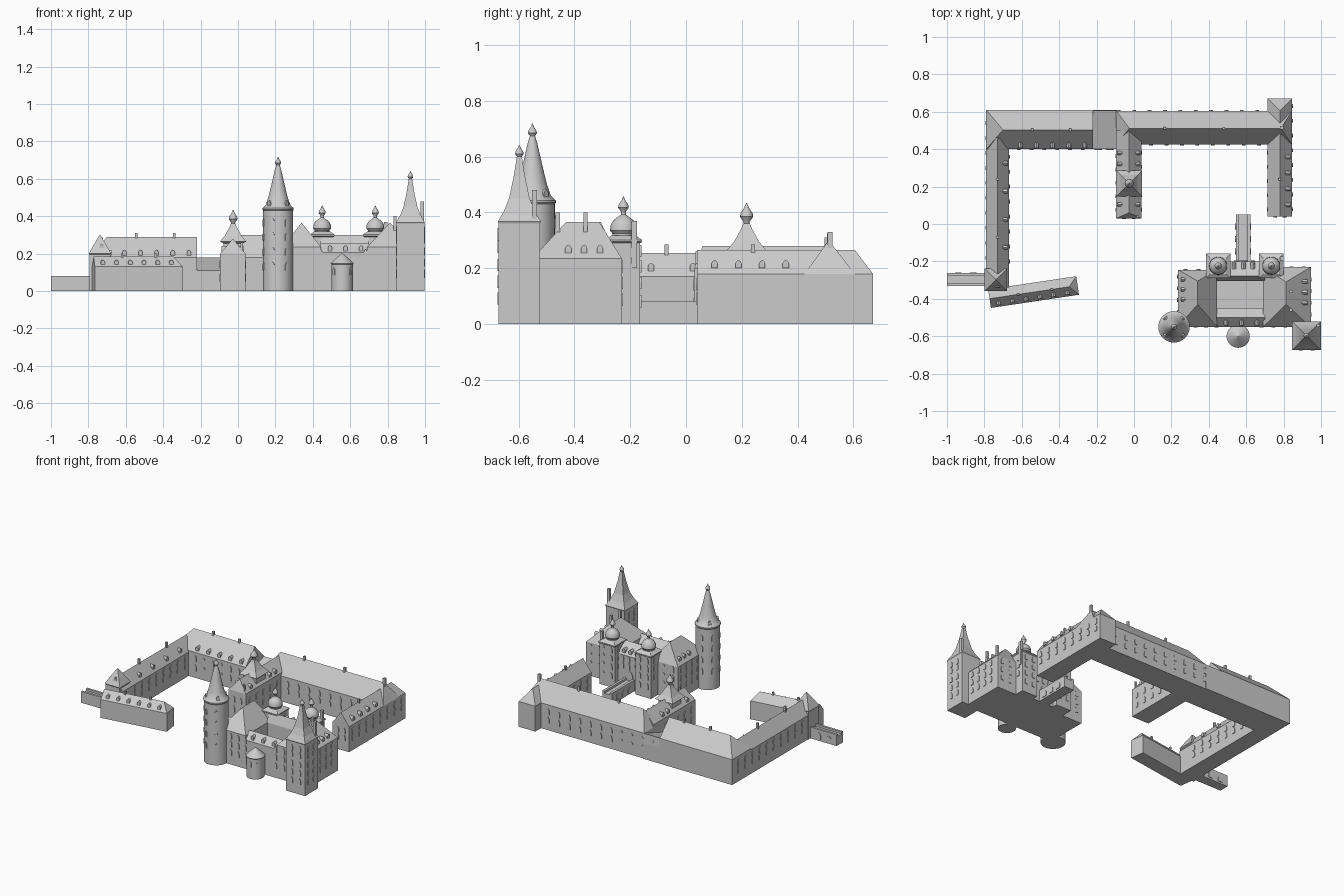
import bpy, bmesh, math
from mathutils import Vector


def make(name, bm, smooth=False):
    bmesh.ops.recalc_face_normals(bm, faces=bm.faces)
    me = bpy.data.meshes.new(name)
    bm.to_mesh(me)
    bm.free()
    ob = bpy.data.objects.new(name, me)
    bpy.context.collection.objects.link(ob)
    if smooth:
        bpy.ops.object.select_all(action='DESELECT')
        ob.select_set(True)
        bpy.context.view_layer.objects.active = ob
        bpy.ops.object.shade_smooth_by_angle(angle=math.radians(35))
    return ob


def house(name, x0, x1, y0, y1, eave, ridge, axis='x', a=0, b=0, off=0.5):
    """Walls plus ridged roof; a and b are the hip insets, off the ridge position across."""
    bm = bmesh.new()
    cs = [(x0, y0), (x1, y0), (x1, y1), (x0, y1)]
    lo = [bm.verts.new((x, y, 0)) for x, y in cs]
    hi = [bm.verts.new((x, y, eave)) for x, y in cs]
    if axis == 'x':
        m = y0 + (y1 - y0) * off
        r = [bm.verts.new((x0 + a, m, ridge)), bm.verts.new((x1 - b, m, ridge))]
    else:
        m = x0 + (x1 - x0) * off
        r = [bm.verts.new((m, y0 + a, ridge)), bm.verts.new((m, y1 - b, ridge))]
        hi = hi[1:] + hi[:1]
        lo = lo[1:] + lo[:1]
    bm.faces.new(lo)
    for i in range(4):
        j = (i + 1) % 4
        bm.faces.new((lo[i], lo[j], hi[j], hi[i]))
    bm.faces.new((hi[0], hi[1], r[1], r[0]))
    bm.faces.new((hi[2], hi[3], r[0], r[1]))
    bm.faces.new((hi[1], hi[2], r[1]))
    bm.faces.new((hi[3], hi[0], r[0]))
    return make(name, bm)


def box(name, x0, x1, y0, y1, z0, z1):
    bm = bmesh.new()
    bmesh.ops.create_cube(bm, size=1)
    for v in bm.verts:
        v.co = ((x0, x1)[v.co.x > 0], (y0, y1)[v.co.y > 0], (z0, z1)[v.co.z > 0])
    return make(name, bm)


def lathe(name, cx, cy, prof, n=32):
    """Revolved (radius, z) profile; n=4 makes a square plan with half-width = radius."""
    bm = bmesh.new()
    k, ph = (math.sqrt(2), math.pi / 4) if n == 4 else (1, 0)
    rings = [[bm.verts.new((cx + r * k * math.cos(ph + math.tau * i / n),
                            cy + r * k * math.sin(ph + math.tau * i / n), z))
              for i in range(n)] for r, z in prof]
    for p, q in zip(rings, rings[1:]):
        for i in range(n):
            j = (i + 1) % n
            bm.faces.new((p[i], p[j], q[j], q[i]))
    bm.faces.new(rings[0])
    bm.faces.new(rings[-1])
    return make(name, bm, n > 4)


def finial(name, cx, cy, z, s=1):
    lathe(name, cx, cy, [(.007 * s, z), (.009 * s, z + .008 * s), (.019 * s, z + .022 * s),
                         (.017 * s, z + .033 * s), (.008 * s, z + .046 * s), (.001, z + .062 * s)], 16)


def arch(bm, p, nrm, w, h, out, back):
    """Pointed-arch prism on a wall or roof, facing nrm."""
    n = Vector((nrm[0], nrm[1], 0)).normalized()
    t = Vector((-n.y, n.x, 0))
    prof = [(-.5, 0), (.5, 0), (.5, .62), (.3, .85), (0, 1), (-.3, .85), (-.5, .62)]
    rings = [[bm.verts.new(Vector(p) + t * u * w + n * d + Vector((0, 0, v * h))) for u, v in prof]
             for d in (out, -back)]
    bm.faces.new(rings[0])
    bm.faces.new(rings[1])
    for i in range(7):
        j = (i + 1) % 7
        bm.faces.new((rings[0][i], rings[0][j], rings[1][j], rings[1][i]))


wins, dorms = bmesh.new(), bmesh.new()


def row(p, q, n, zs, bm=wins, w=.02, h=.044, out=.004, back=.004):
    """n arches evenly spaced from p to q; they face to the right of travel."""
    dx, dy = q[0] - p[0], q[1] - p[1]
    for i in range(n):
        f = (i + .5) / n
        for z in zs:
            arch(bm, (p[0] + dx * f, p[1] + dy * f, z), (dy, -dx), w, h, out, back)


def dormers(p, q, n, z):
    row(p, q, n, [z], dorms, .022, .03, .008, .025)


# Outer ranges around the great court
house("back_left_range", -.79, -.22, .40, .61, .18, .29, 'x', .09, 0, .49)
house("left_range", -.79, -.667, -.34, .46, .17, .255, 'y', 0, 0)
house("link_range", -.225, -.09, .40, .61, .11, .18, 'x', 0, 0, .98)
house("back_right_range", -.095, .845, .425, .605, .18, .30, 'x', .07, .06, .48)
house("right_range", .715, .845, .04, .67, .18, .265, 'y', 0, .065)
house("middle_range", -.095, .04, .03, .5, .2, .28, 'y', .03, 0)
gate = house("front_left_range", -.238, .238, -.05, .05, .13, .185, 'x', 0, .045)
gate.location = (-.537, -.364, 0)
gate.rotation_euler.z = math.radians(8.5)

row((-.667, -.24), (-.667, .40), 8, [.065, .115])
row((-.79, .58), (-.79, -.22), 10, [.065, .115])
row((-.65, .40), (-.24, .40), 6, [.05, .115])
row((.7, .605), (-.78, .605), 18, [.05, .11])
row((-.22, .40), (-.1, .40), 2, [.045], w=.04, h=.06)
row((.05, .425), (.71, .425), 8, [.065, .115])
row((.845, .04), (.845, .67), 8, [.07, .12])
row((.715, .42), (.715, .04), 5, [.07, .12])
row((.73, .04), (.83, .04), 2, [.07, .12])
row((.04, .04), (.04, .42), 5, [.05, .12])
row((-.095, .40), (-.095, .04), 5, [.05, .12])
row((-.08, .03), (.025, .03), 2, [.05, .12])
row((-.76, -.443), (-.31, -.376), 6, [.08], w=.016, h=.03)
dormers((-.76, -.43), (-.32, -.364), 6, .137)
dormers((-.65, .415), (-.22, .415), 5, .19)
dormers((-.685, -.2), (-.685, .4), 4, .19)
dormers((.83, .06), (.83, .40), 4, .2)
dormers((.025, .29), (.025, .41), 2, .21)
dormers((-.08, .41), (-.08, .29), 2, .21)
dormers((.025, .05), (.025, .16), 1, .21)
dormers((-.08, .16), (-.08, .05), 1, .21)

# Corner pavilion and small bell tower on the ranges
lathe("left_pavilion", -.738, -.297, [(.056, 0), (.056, .195), (.06, .2), (.032, .25), (.003, .298)], 4)
lathe("bell_tower", -.026, .217, [(.052, 0), (.052, .255), (.07, .265), (.045, .295), (.02, .34), (.012, .36)], 4)
finial("bell_tower_finial", -.026, .217, .357, 1.25)

# Keep: side wings, front and back galleries, court floor
house("keep_left_wing", .235, .445, -.55, -.245, .235, .365, 'y', .12, .06, .5)
house("keep_right_wing", .69, .945, -.55, -.23, .235, .365, 'y', .12, .08, .48)
house("keep_front_gallery", .44, .70, -.55, -.45, .205, .255)
house("keep_back_gallery", .44, .70, -.305, -.2, .235, .30, 'x', 0, 0, .25)
box("court_floor", .44, .70, -.47, -.29, 0, .02)
row((.945, -.515), (.945, -.265), 4, [.065, .125, .185])
row((.235, -.25), (.235, -.5), 4, [.065, .125, .185])
row((.30, -.55), (.47, -.55), 3, [.065, .125, .18])
row((.65, -.55), (.84, -.55), 3, [.065, .125, .18])
row((.38, -.245), (.24, -.245), 2, [.065, .125, .185])
row((.94, -.23), (.81, -.23), 2, [.065, .125, .185])
row((.66, -.2), (.52, -.2), 3, [.14, .19])
row((.62, -.2), (.545, -.2), 1, [.06], w=.05, h=.075)
dormers((.45, -.535), (.70, -.535), 3, .215)
dormers((.66, -.215), (.51, -.215), 3, .247)
dormers((.92, -.45), (.92, -.28), 3, .255)
dormers((.26, -.27), (.26, -.43), 3, .255)

# Pair of domed turrets beside the gate
for i, cx in enumerate((.45, .734)):
    cy = -.224
    lathe(f"gate_turret_{i}", cx, cy, [(.06, 0), (.06, .29), (.066, .295), (.066, .302), (.042, .318)], 4)
    lathe(f"gate_turret_dome_{i}", cx, cy, [(.04, .31), (.04, .325), (.048, .335), (.046, .355), (.036, .372),
                                          (.02, .384), (.009, .392), (.007, .405)])
    finial(f"gate_turret_finial_{i}", cx, cy, .395)
    row((cx + .06, cy + .06), (cx - .06, cy + .06), 2, [.06, .125, .185, .24])
    row((cx + .06, cy - .02), (cx + .06, cy + .06), 1, [.125, .185, .24])
    row((cx - .06, cy + .06), (cx - .06, cy - .02), 1, [.125, .185, .24])

# Great round tower with concave spire
lathe("round_tower", .214, -.55, [(.08, 0), (.08, .43), (.084, .435), (.084, .443)])
lathe("round_tower_spire", .214, -.55, [(.084, .443), (.066, .46), (.052, .50), (.035, .57), (.018, .645), (.009, .675)])
finial("round_tower_finial", .214, -.55, .665, .85)
for a in (-165, -110, -55, 150, 95):
    c, s = math.cos(math.radians(a)), math.sin(math.radians(a))
    for z in (.11, .19, .27, .345):
        arch(wins, (.214 + .079 * c, -.55 + .079 * s, z), (c, s), .02, .044, .004, .004)
for a in (45, 135, 225, 315):
    c, s = math.cos(math.radians(a)), math.sin(math.radians(a))
    arch(dorms, (.214 + .06 * c, -.55 + .06 * s, .447), (c, s), .022, .036, .01, .025)

# Square corner tower
lathe("square_tower", .922, -.597, [(.074, 0), (.074, .36), (.077, .367), (.055, .405), (.037, .45),
                                    (.02, .53), (.009, .6)], 4)
finial("square_tower_finial", .922, -.597, .592, .8)
zs = [.07, .13, .19, .255, .0 + .30]
row((.996, -.66), (.996, -.54), 2, zs)
row((.86, -.671), (.985, -.671), 2, zs)
row((.848, -.55), (.848, -.66), 2, zs)

# Small round stair turret on the front
lathe("stair_turret", .557, -.6, [(.058, 0), (.058, .143), (.062, .148), (.03, .178), (.002, .202)])
lathe("stair_turret_link", .557, -.56, [(.04, 0), (.04, .14)], 4)
for a in (-140, -90, -40):
    c, s = math.cos(math.radians(a)), math.sin(math.radians(a))
    arch(wins, (.557 + .057 * c, -.6 + .057 * s, .085), (c, s), .018, .04, .004, .004)

# Two bridges with parapets
box("gate_bridge_deck", .547, .622, -.21, .05, 0, .065)
box("left_bridge_deck", -1, -.78, -.33, -.262, 0, .065)
for i in (0, 1):
    box(f"gate_bridge_parapet_{i}", .545 + i * .06, .562 + i * .06, -.21, .05, 0, .08)
    box(f"left_bridge_parapet_{i}", -1, -.78, -.332 + i * .055, -.317 + i * .055, 0, .08)
row((.622, -.18), (.622, .02), 3, [.012], w=.034, h=.046)
row((.545, .02), (.545, -.18), 3, [.012], w=.034, h=.046)
row((-.82, -.262), (-.98, -.262), 2, [.012], w=.034, h=.046)

# Chimneys
for i, (x, y, z0, z1, r) in enumerate([
        (-.545, .503, .26, .31, .007), (-.34, .503, .26, .31, .007), (.165, .512, .27, .32, .007),
        (.48, .512, .27, .325, .007), (.79, .515, .22, .33, .009), (-.73, .24, .23, .285, .007),
        (-.73, -.07, .23, .285, .007), (-.62, -.377, .15, .2, .006), (-.44, -.35, .15, .2, .006),
        (.985, -.543, .3, .48, .009), (.84, -.46, .3, .4, .008), (.84, -.36, .3, .4, .008),
        (.79, -.185, .2, .37, .01), (.78, .24, .24, .285, .007), (.02, .04, .2, .26, .006)]):
    box(f"chimney_{i}", x - r, x + r, y - r, y + r, z0, z1)

make("windows", wins)
make("dormers", dorms)
